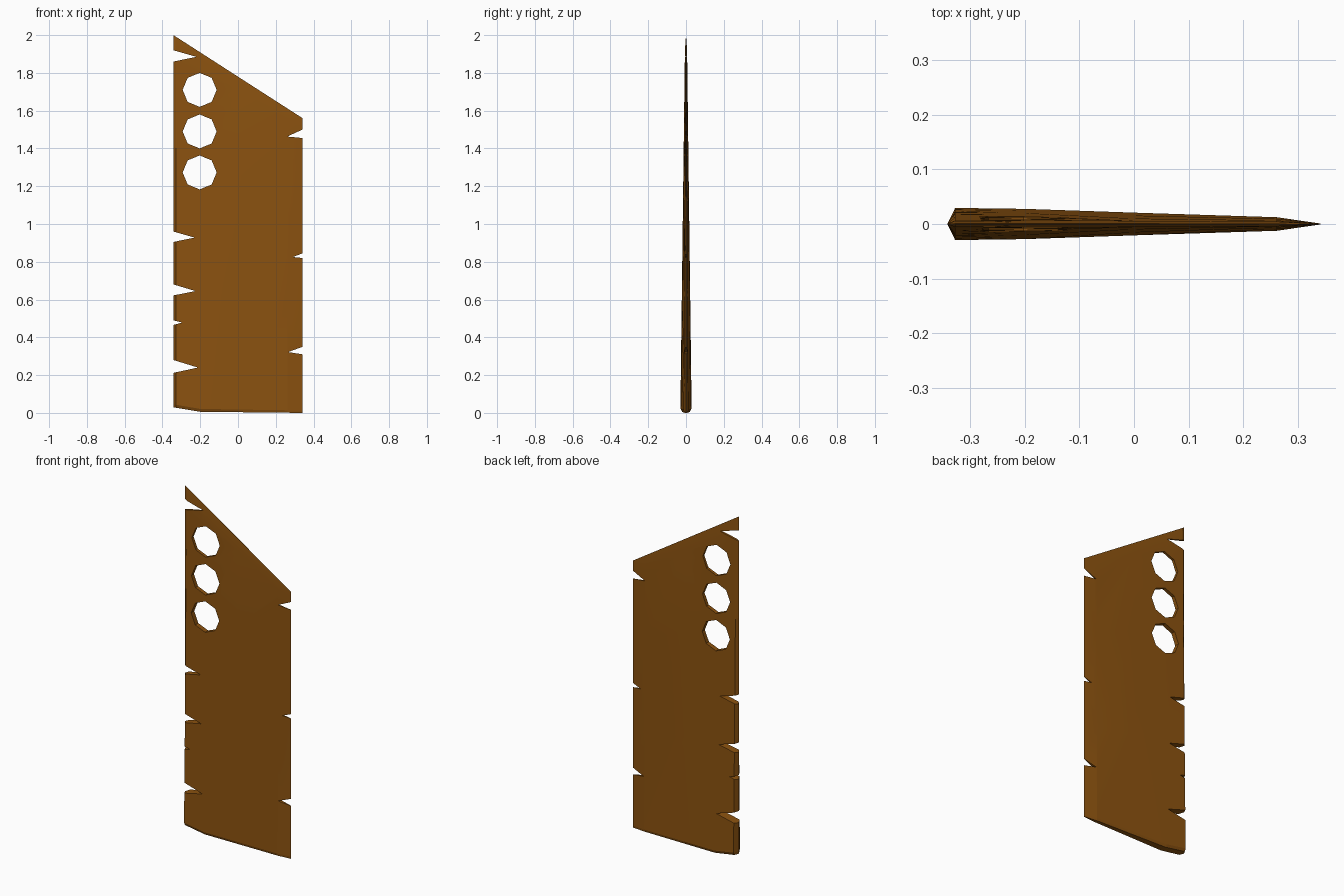
import bpy, bmesh, math

if "Cube" in bpy.data.objects:
    bpy.data.objects.remove(bpy.data.objects["Cube"])

wood = bpy.data.materials.new("dark_amber_brown")
wood.diffuse_color = (0.26, 0.085, 0.005, 1)
wood.use_nodes = True
wood.node_tree.nodes["Principled BSDF"].inputs["Base Color"].default_value = wood.diffuse_color

XL, XR = -0.342, 0.342
# half thickness across the width: (x, y)
section = [(XL, 0.001), (-0.328, 0.030), (-0.2, 0.028), (0.0, 0.021), (0.262, 0.0125), (XR, 0.0008)]


def slant(x):
    return 2.0 - (x - XL) / (XR - XL) * 0.44


def foot(x):
    return 0.03 - 0.024 * (x - XL) / 0.122 if x < -0.22 else 0.006 * (XR - x) / (XR + 0.22)


def thin(z):
    return 1 - 0.42 * z


def make_object(name, bm):
    bmesh.ops.recalc_face_normals(bm, faces=bm.faces)
    me = bpy.data.meshes.new(name)
    bm.to_mesh(me)
    bm.free()
    ob = bpy.data.objects.new(name, me)
    bpy.context.collection.objects.link(ob)
    return ob


# blade body: rings around the section, stacked from foot to slanted tip
bm = bmesh.new()
around = [(x, -y) for x, y in section] + [(x, y) for x, y in reversed(section)]
rings = []
for t, squash in ((0, 0.75), (0.008, 1), (0.35, 1), (0.7, 1), (0.965, 1), (1, 0.12)):
    ring = []
    for x, y in around:
        z = foot(x) + t * (slant(x) - foot(x))
        ring.append(bm.verts.new((x, y * squash * thin(z), z)))
    rings.append(ring)
n = len(around)
for a, b in zip(rings, rings[1:]):
    for i in range(n):
        j = (i + 1) % n
        bm.faces.new((a[i], a[j], b[j], b[i]))
half = len(section)
for ring in (rings[0], rings[-1]):
    for i in range(half - 1):
        bm.faces.new((ring[i], ring[i + 1], ring[n - 2 - i], ring[n - 1 - i]))
blade = make_object("blade", bm)
blade.data.materials.append(wood)

# cutters: chipped notches on both edges and three octagonal holes
bm = bmesh.new()


def prism(points):
    front = [bm.verts.new((x, -0.1, z)) for x, z in points]
    back = [bm.verts.new((x, 0.1, z)) for x, z in points]
    bm.faces.new(front)
    bm.faces.new(back[::-1])
    for i in range(len(points)):
        j = (i + 1) % len(points)
        bm.faces.new((front[i], front[j], back[j], back[i]))


def notch(edge, top, bottom, tip_x, tip_z):
    # extend the triangle outward past the edge
    k = 1 + 0.02 / abs(edge - tip_x)
    prism([(tip_x, tip_z)] + [(tip_x + (edge - tip_x) * k, tip_z + (z - tip_z) * k) for z in (top, bottom)])


for top, bottom, tx, tz in ((1.92, 1.86, -0.22, 1.885), (0.96, 0.905, -0.23, 0.928),
                            (0.68, 0.622, -0.225, 0.645), (0.49, 0.466, -0.295, 0.478),
                            (0.28, 0.212, -0.212, 0.24)):
    notch(XL, top, bottom, tx, tz)
for top, bottom, tx, tz in ((1.5, 1.455, 0.26, 1.463), (0.845, 0.82, 0.29, 0.825), (0.35, 0.31, 0.265, 0.322)):
    notch(XR, top, bottom, tx, tz)
for cz in (1.71, 1.49, 1.273):
    prism([(-0.203 + 0.09 * math.cos(i * math.pi / 4), cz + 0.09 * math.sin(i * math.pi / 4)) for i in range(8)])
cutter = make_object("notch_and_hole_cutter", bm)
cutter.hide_render = True

# cut the blade and drop the helper
mod = blade.modifiers.new("cuts", 'BOOLEAN')
mod.operation = 'DIFFERENCE'
mod.solver = 'EXACT'
mod.object = cutter
bpy.context.view_layer.objects.active = blade
blade.select_set(True)
bpy.ops.object.modifier_apply(modifier=mod.name)
bpy.data.objects.remove(cutter)
bpy.ops.object.shade_smooth_by_angle(angle=math.radians(5))
